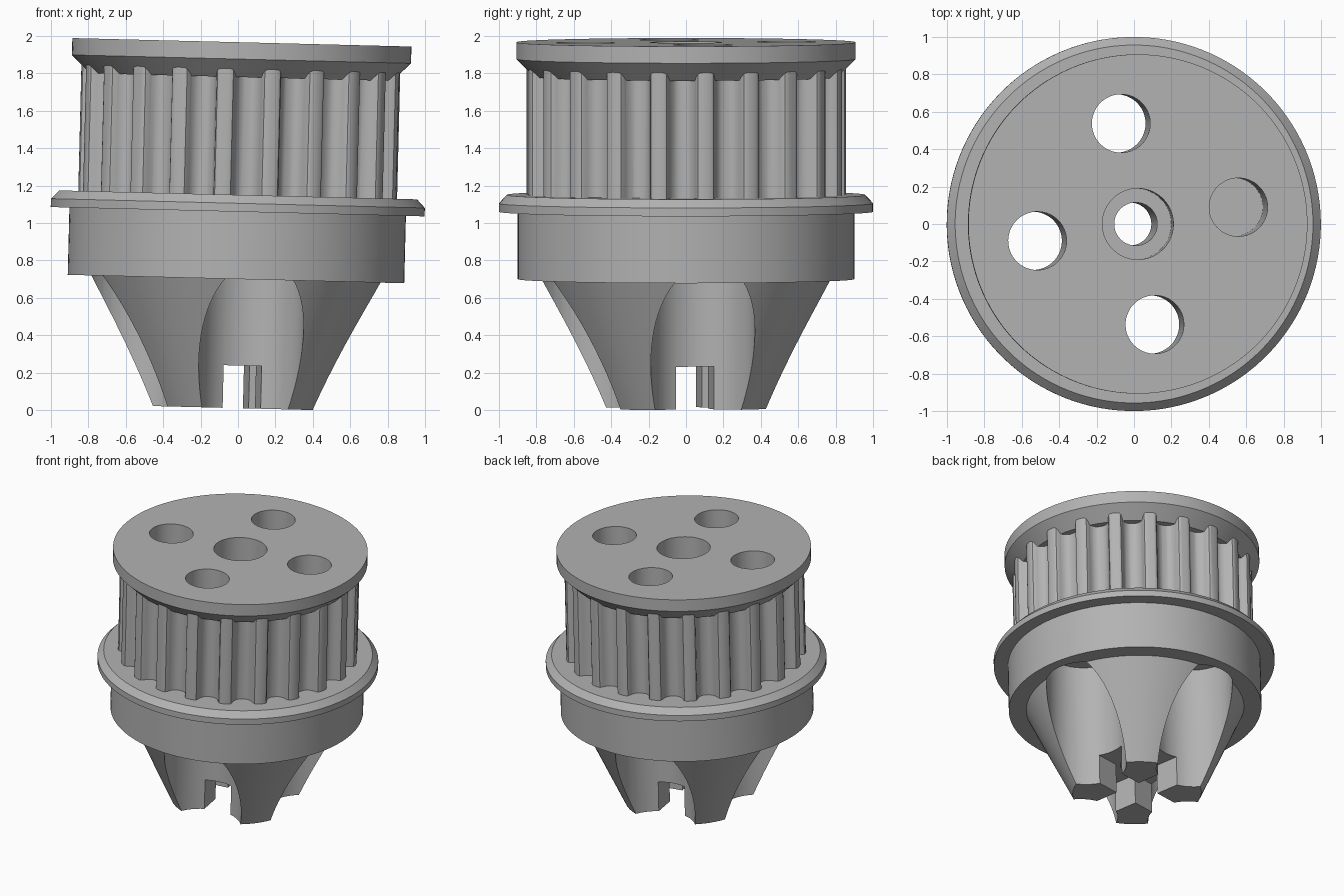
import bpy, bmesh, math
from mathutils import Matrix, Vector

if "Cube" in bpy.data.objects:
    bpy.data.objects.remove(bpy.data.objects["Cube"])

SPIN = math.radians(9.5)     # turn about the pulley's own axis
TILT = math.radians(1.43)    # slight lean of the whole pulley
TEETH = 21


def to_object(name, bm):
    bmesh.ops.recalc_face_normals(bm, faces=bm.faces)
    mesh = bpy.data.meshes.new(name)
    bm.to_mesh(mesh)
    bm.free()
    ob = bpy.data.objects.new(name, mesh)
    bpy.context.collection.objects.link(ob)
    return ob


def lathe(name, profile, seg=128):
    """Spin (radius, height) points that start and end on the axis."""
    bm = bmesh.new()
    rings = []
    for r, z in profile:
        if r == 0:
            rings.append([bm.verts.new((0, 0, z))] * seg)
        else:
            rings.append([bm.verts.new((r * math.cos(2 * math.pi * i / seg),
                                        r * math.sin(2 * math.pi * i / seg), z))
                          for i in range(seg)])
    for a, b in zip(rings, rings[1:]):
        for i in range(seg):
            j = (i + 1) % seg
            quad = list(dict.fromkeys((a[i], a[j], b[j], b[i])))
            bm.faces.new(quad)
    return to_object(name, bm)


def prism(name, outline, z0, z1):
    bm = bmesh.new()
    face = bm.faces.new([bm.verts.new((x, y, z0)) for x, y in outline])
    top = bmesh.ops.extrude_face_region(bm, geom=[face])["geom"]
    bmesh.ops.translate(bm, vec=(0, 0, z1 - z0),
                        verts=[v for v in top if isinstance(v, bmesh.types.BMVert)])
    return to_object(name, bm)


def cylinder(name, x, y, r, z0, z1, seg=64):
    pts = [(x + r * math.cos(2 * math.pi * i / seg),
            y + r * math.sin(2 * math.pi * i / seg)) for i in range(seg)]
    return prism(name, pts, z0, z1)


def combine(target, tool, operation):
    mod = target.modifiers.new(tool.name, "BOOLEAN")
    mod.operation, mod.solver, mod.object = operation, "EXACT", tool
    dg = bpy.context.evaluated_depsgraph_get()
    mesh = bpy.data.meshes.new_from_object(target.evaluated_get(dg))
    target.modifiers.clear()
    target.data = mesh
    bpy.data.objects.remove(tool)


# Turned body: tapered foot, drum, lower flange, core, upper flange
pulley = lathe("belt_pulley", [
    (0, 0), (0.458, 0), (0.775, 0.69), (0.90, 0.69), (0.90, 1.05),
    (1.0, 1.05), (1.0, 1.095), (0.957, 1.14), (0.74, 1.14),
    (0.74, 1.77), (0.81, 1.77), (0.907, 1.866), (0.907, 1.956), (0, 1.956)])

# Toothed belt ring: flat tips, rounded shoulders, round-bottomed grooves
half = [(0.0, 0.855), (0.028, 0.854), (0.042, 0.847), (0.050, 0.832),
        (0.055, 0.812), (0.066, 0.790), (0.085, 0.772), (0.105, 0.764)]
tooth = [(-s, r) for s, r in reversed(half[1:])] + half
outline = []
for k in range(TEETH):
    mid = math.radians(7.2) - SPIN + 2 * math.pi * k / TEETH
    for s, r in tooth:
        a = mid + s / 0.84
        outline.append((r * math.cos(a), r * math.sin(a)))
combine(pulley, prism("teeth", outline, 1.12, 1.84), "UNION")

# Centre bore with a wider recess from the top
combine(pulley, cylinder("bore", 0, 0, 0.115, -0.1, 2.1), "DIFFERENCE")
combine(pulley, cylinder("recess", 0, 0, 0.19, 1.5, 2.1), "DIFFERENCE")

# Four through holes, each opening into a wide bore that scoops the foot
for k in range(4):
    a = k * math.pi / 2
    x, y = 0.545 * math.cos(a), 0.545 * math.sin(a)
    combine(pulley, cylinder("hole", x, y, 0.156, 0.8, 2.1), "DIFFERENCE")
    combine(pulley, cylinder("scoop", x, y, 0.278, -0.1, 0.95), "DIFFERENCE")

# Crossed slots leave four feet
for w, d in ((0.6, 0.103), (0.103, 0.6)):
    combine(pulley, prism("slot", [(-w, -d), (w, -d), (w, d), (-w, d)], -0.1, 0.228),
            "DIFFERENCE")

# Lean and place
pulley.data.transform(Matrix.Translation(Vector((-0.028, 0, 0.011)))
                      @ Matrix.Rotation(TILT, 4, "Y") @ Matrix.Rotation(SPIN, 4, "Z"))

# Plain grey finish
grey = bpy.data.materials.new("grey")
grey.diffuse_color = (0.45, 0.45, 0.45, 1)
grey.use_nodes = True
grey.node_tree.nodes["Principled BSDF"].inputs["Base Color"].default_value = grey.diffuse_color
pulley.data.materials.clear()
pulley.data.materials.append(grey)
for p in pulley.data.polygons:
    p.material_index = 0

bpy.context.view_layer.objects.active = pulley
pulley.select_set(True)
bpy.ops.object.shade_smooth_by_angle(angle=math.radians(30))
